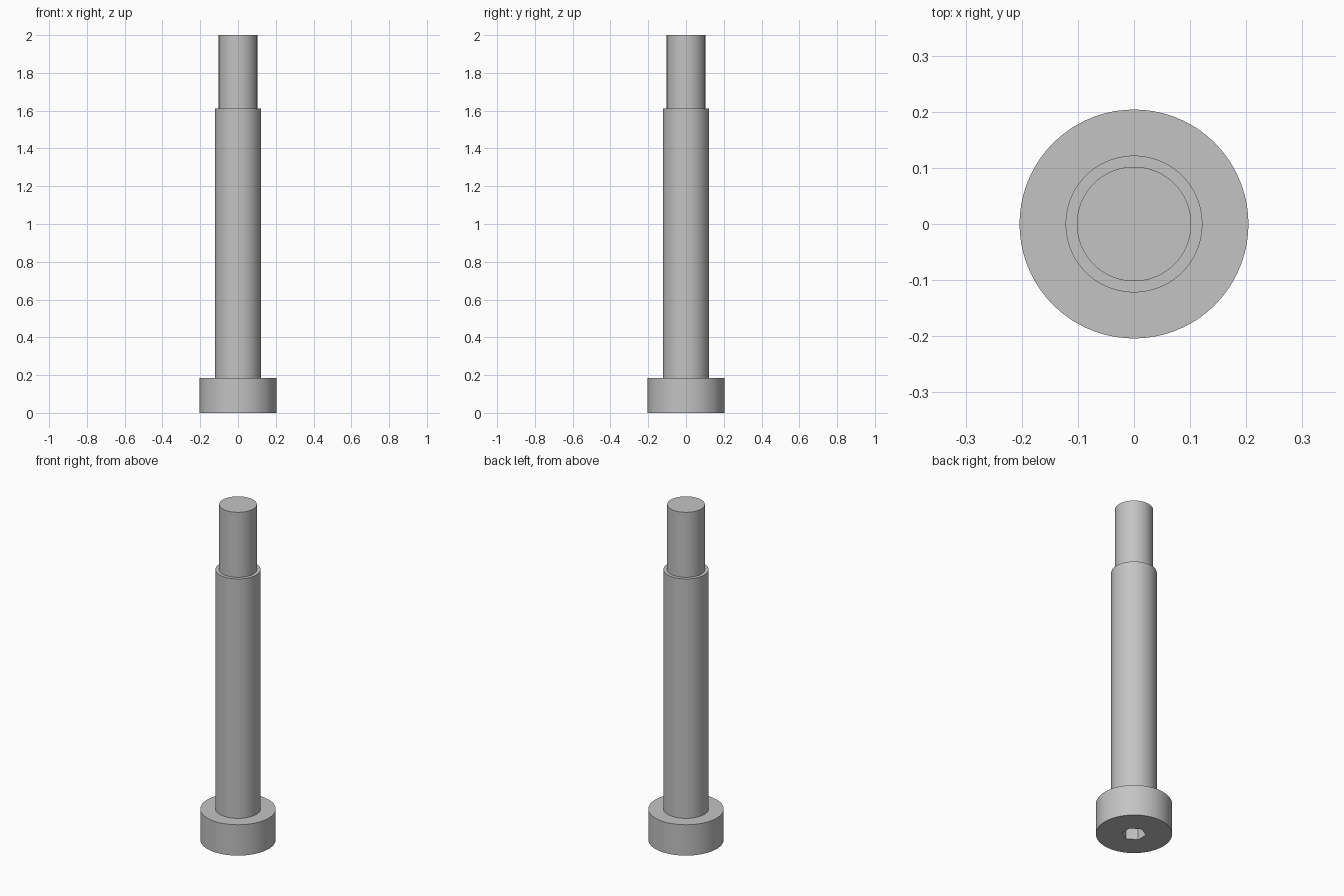
import bpy
import bmesh
from math import cos, sin, radians, tau

SEGMENTS = 72

cube = bpy.data.objects.get("Cube")
if cube:
    bpy.data.objects.remove(cube, do_unlink=True)

steel = bpy.data.materials.new("grey steel")
steel.use_nodes = True
colour = (0.55, 0.55, 0.55, 1)
steel.diffuse_color = colour
steel.node_tree.nodes["Principled BSDF"].inputs["Base Color"].default_value = colour


def ring(bm, radius, z, count=SEGMENTS, turn=0.0):
    """Closed loop of vertices around the z axis."""
    return [bm.verts.new((radius * cos(turn + tau * i / count),
                          radius * sin(turn + tau * i / count), z))
            for i in range(count)]


def join(bm, a, b):
    """Wall of quads between two matching rings."""
    n = len(a)
    for i in range(n):
        j = (i + 1) % n
        bm.faces.new((a[i], a[j], b[j], b[i]))


bm = bmesh.new()

# Stepped outside: head, shoulder and reduced end
profile = [(0.204, 0), (0.204, 0.184), (0.122, 0.184),
           (0.122, 1.612), (0.102, 1.612), (0.102, 2)]
rings = [ring(bm, r, z) for r, z in profile]
for lower, upper in zip(rings, rings[1:]):
    join(bm, lower, upper)
bm.faces.new(rings[-1])

# Hexagonal drive socket sunk into the underside of the head
mouth = ring(bm, 0.065, 0, 6, radians(30))
floor = ring(bm, 0.065, 0.1, 6, radians(30))
join(bm, mouth, floor)
bm.faces.new(floor)

# Flat underside around the socket
bm.edges.ensure_lookup_table()
rim = [e for e in bm.edges if all(v.co.z == 0 for v in e.verts)]
bmesh.ops.triangle_fill(bm, edges=rim, use_beauty=True, normal=(0, 0, -1))
bmesh.ops.recalc_face_normals(bm, faces=bm.faces[:])

mesh = bpy.data.meshes.new("shoulder_screw")
bm.to_mesh(mesh)
bm.free()
mesh.materials.append(steel)
screw = bpy.data.objects.new("shoulder_screw", mesh)
bpy.context.collection.objects.link(screw)

# Smooth round walls with crisp rims
bpy.ops.object.select_all(action="DESELECT")
screw.select_set(True)
bpy.context.view_layer.objects.active = screw
bpy.ops.object.shade_smooth_by_angle(angle=radians(30))
